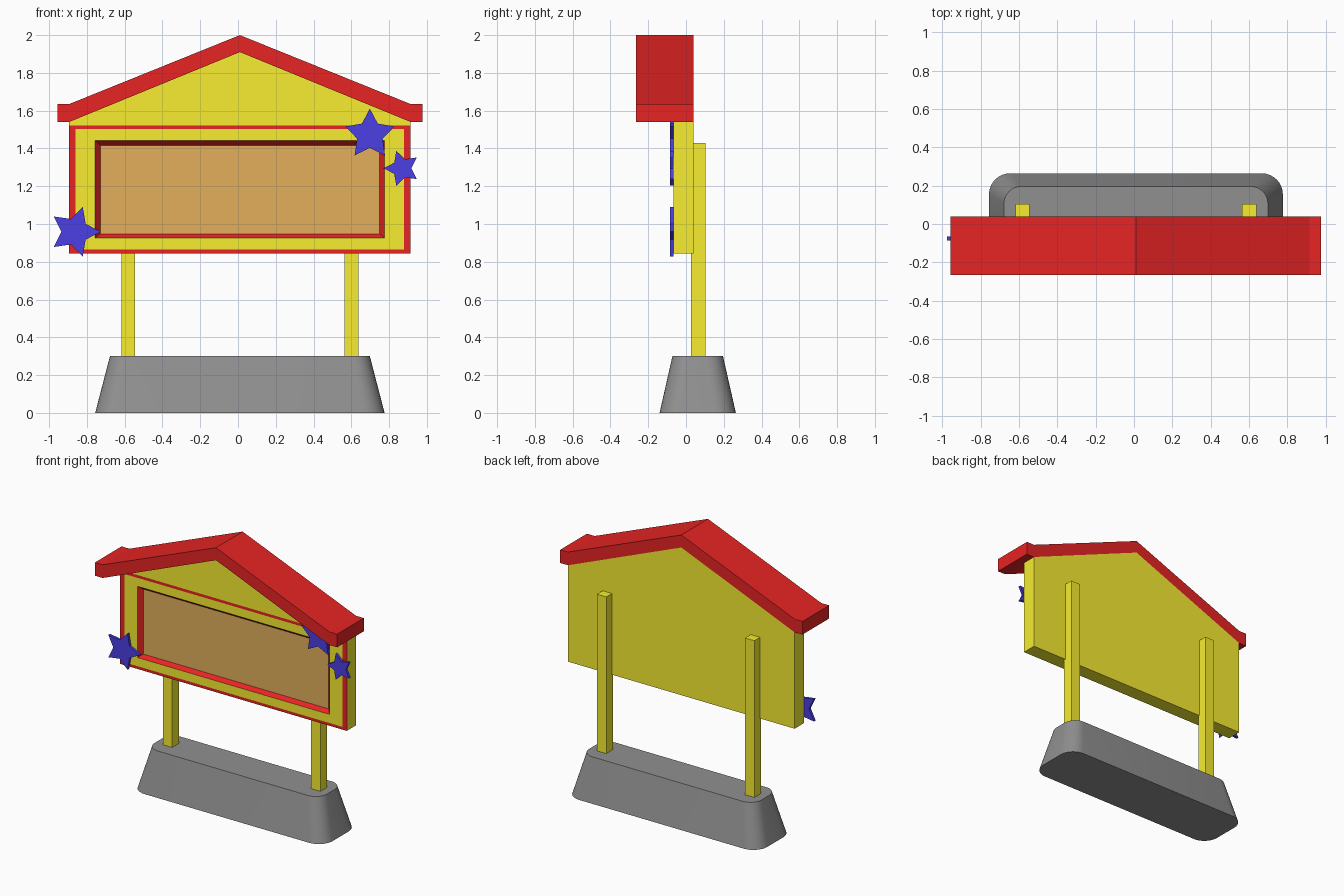
import bpy, bmesh
from math import sin, cos, pi, radians

if "Cube" in bpy.data.objects:
    bpy.data.objects.remove(bpy.data.objects["Cube"])


def material(name, rgb):
    m = bpy.data.materials.new(name)
    m.diffuse_color = (*rgb, 1)
    m.use_nodes = True
    m.node_tree.nodes["Principled BSDF"].inputs["Base Color"].default_value = m.diffuse_color
    return m


RED = material("red", (0.80, 0.017, 0.017))
YELLOW = material("yellow", (0.93, 0.85, 0.03))
TAN = material("tan", (0.76, 0.43, 0.105))
BLUE = material("blue", (0.07, 0.05, 0.77))
GREY = material("dark_grey", (0.28, 0.28, 0.28))
CX = 0.010            # centre line of the sign
FRONT, BACK = -0.066, 0.039


def finish(name, bm, *mats):
    bmesh.ops.recalc_face_normals(bm, faces=bm.faces)
    me = bpy.data.meshes.new(name)
    bm.to_mesh(me)
    bm.free()
    for m in mats:
        me.materials.append(m)
    ob = bpy.data.objects.new(name, me)
    bpy.context.collection.objects.link(ob)
    return ob


def loft(name, rings, mats=(), slots=None):
    """Join equal-length rings of points with quads and cap both ends."""
    bm = bmesh.new()
    loops = [[bm.verts.new(p) for p in r] for r in rings]
    n = len(loops[0])
    for k, (a, b) in enumerate(zip(loops, loops[1:])):
        for i in range(n):
            j = (i + 1) % n
            f = bm.faces.new((a[i], a[j], b[j], b[i]))
            f.material_index = slots[k] if slots else 0
    bm.faces.new(loops[0])
    bm.faces.new(loops[-1]).material_index = slots[-1] if slots else 0
    return finish(name, bm, *mats)


def prism(name, profile, y0, y1, mat):
    """Extrude an xz profile along y."""
    return loft(name, [[(x, y, z) for x, z in profile] for y in (y0, y1)], (mat,))


def rect(half, z0, z1, y):
    return [(CX + sx * half, y, z) for sx, z in ((-1, z0), (1, z0), (1, z1), (-1, z1))]


def rounded(hx, hy, r, z, cy=0.062, seg=8):
    pts = []
    for q, (sx, sy) in enumerate(((1, 1), (-1, 1), (-1, -1), (1, -1))):
        for i in range(seg + 1):
            a = (q + i / seg) * pi / 2
            pts.append((CX + sx * (hx - r) + r * cos(a), cy + sy * (hy - r) + r * sin(a), z))
    return pts


# Tapered base with rounded corners
base = loft("base", [rounded(0.766, 0.202, 0.11, 0), rounded(0.688, 0.134, 0.09, 0.30)], (GREY,))
bpy.context.view_layer.objects.active = base
base.select_set(True)
bpy.ops.object.shade_smooth_by_angle(angle=radians(30))
base.select_set(False)

# Two square posts behind the board
for side, s in (("left", -1), ("right", 1)):
    x = CX + s * 0.591
    prism(side + "_post", [(x - 0.037, 0.29), (x + 0.037, 0.29), (x + 0.037, 1.43), (x - 0.037, 1.43)],
          0.027, 0.103, YELLOW)

# Board: yellow box, red edge band, yellow border, sloped red recess, tan panel
loft("board", [rect(0.904, 0.845, 1.522, BACK),
               rect(0.904, 0.845, 1.522, FRONT),
               rect(0.869, 0.865, 1.502, FRONT),
               rect(0.766, 0.927, 1.441, FRONT),
               rect(0.739, 0.948, 1.416, FRONT + 0.03)],
     (YELLOW, RED, TAN), (0, 1, 0, 1, 2))

# Gable above the board
prism("gable", [(CX - 0.904, 1.522), (CX + 0.904, 1.522), (CX + 0.904, 1.54), (CX, 1.91), (CX - 0.904, 1.54)],
      FRONT, BACK, YELLOW)

# Roof band with flat eaves
right = [(0.904, 1.54), (0.966, 1.54), (0.966, 1.635), (0.904, 1.635)]
roof = [(0, 1.91)] + right + [(0, 2.0)] + [(-x, z) for x, z in reversed(right)]
prism("roof", [(CX + x, z) for x, z in roof], -0.265, BACK, RED)

# Flat five-pointed stars: name, centre x, centre z, radius, tip angle
for name, x, z, r, tip in (("top_star", 0.698, 1.474, 0.137, 90),
                           ("small_star", 0.868, 1.295, 0.097, 180),
                           ("lower_star", -0.864, 0.959, 0.137, 0)):
    pts = []
    for i in range(10):
        a = radians(tip + 36 * i)
        d = r * (0.52 if i % 2 else 1)
        pts.append((x + d * cos(a), z + d * sin(a)))
    prism(name, pts, -0.085, FRONT, BLUE)
